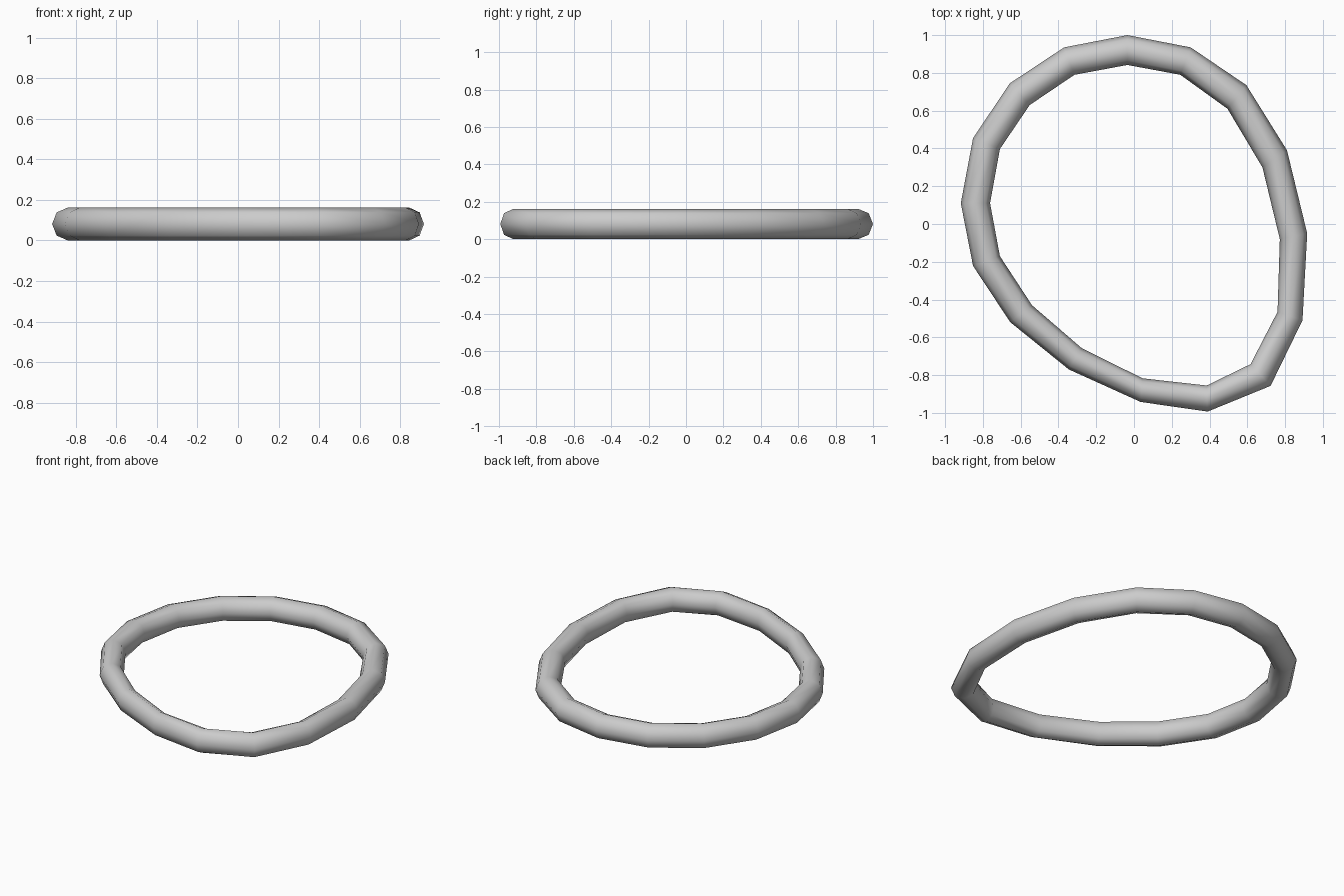
import bpy, bmesh, math
from mathutils import Vector

if "Cube" in bpy.data.objects:
    bpy.data.objects.remove(bpy.data.objects["Cube"])

# Outer and inner edge of the ring at each of its 16 bends (x, y, x, y)
bends = [
    (-0.035, 1.00, -0.035, 0.842), (0.30, 0.935, 0.245, 0.79),
    (0.595, 0.735, 0.495, 0.61), (0.81, 0.39, 0.68, 0.30),
    (0.917, -0.05, 0.772, -0.08), (0.892, -0.51, 0.76, -0.465),
    (0.723, -0.857, 0.617, -0.742), (0.39, -0.993, 0.385, -0.855),
    (0.035, -0.942, 0.045, -0.817), (-0.345, -0.77, -0.277, -0.657),
    (-0.655, -0.52, -0.54, -0.43), (-0.852, -0.222, -0.71, -0.17),
    (-0.917, 0.11, -0.762, 0.11), (-0.852, 0.455, -0.71, 0.397),
    (-0.657, 0.745, -0.552, 0.63), (-0.37, 0.935, -0.315, 0.79),
]
SIDES, RADIUS = 8, 0.081

# Octagonal tube section at every bend
bm = bmesh.new()
rings = []
for ox, oy, ix, iy in bends:
    outer, inner = Vector((ox, oy, RADIUS)), Vector((ix, iy, RADIUS))
    mid, half = (outer + inner) / 2, (outer - inner) / 2
    rings.append([bm.verts.new(mid + half * math.cos(a) + Vector((0, 0, RADIUS * math.sin(a))))
                  for a in (2 * math.pi * k / SIDES for k in range(SIDES))])

# Bridge neighbouring sections into a closed loop
for i, ring in enumerate(rings):
    nxt = rings[(i + 1) % len(rings)]
    for k in range(SIDES):
        j = (k + 1) % SIDES
        bm.faces.new((ring[k], ring[j], nxt[j], nxt[k]))
bmesh.ops.recalc_face_normals(bm, faces=bm.faces)
for f in bm.faces:
    f.smooth = True

mesh = bpy.data.meshes.new("ring_tube")
bm.to_mesh(mesh)
bm.free()
bpy.context.collection.objects.link(bpy.data.objects.new("ring_tube", mesh))
